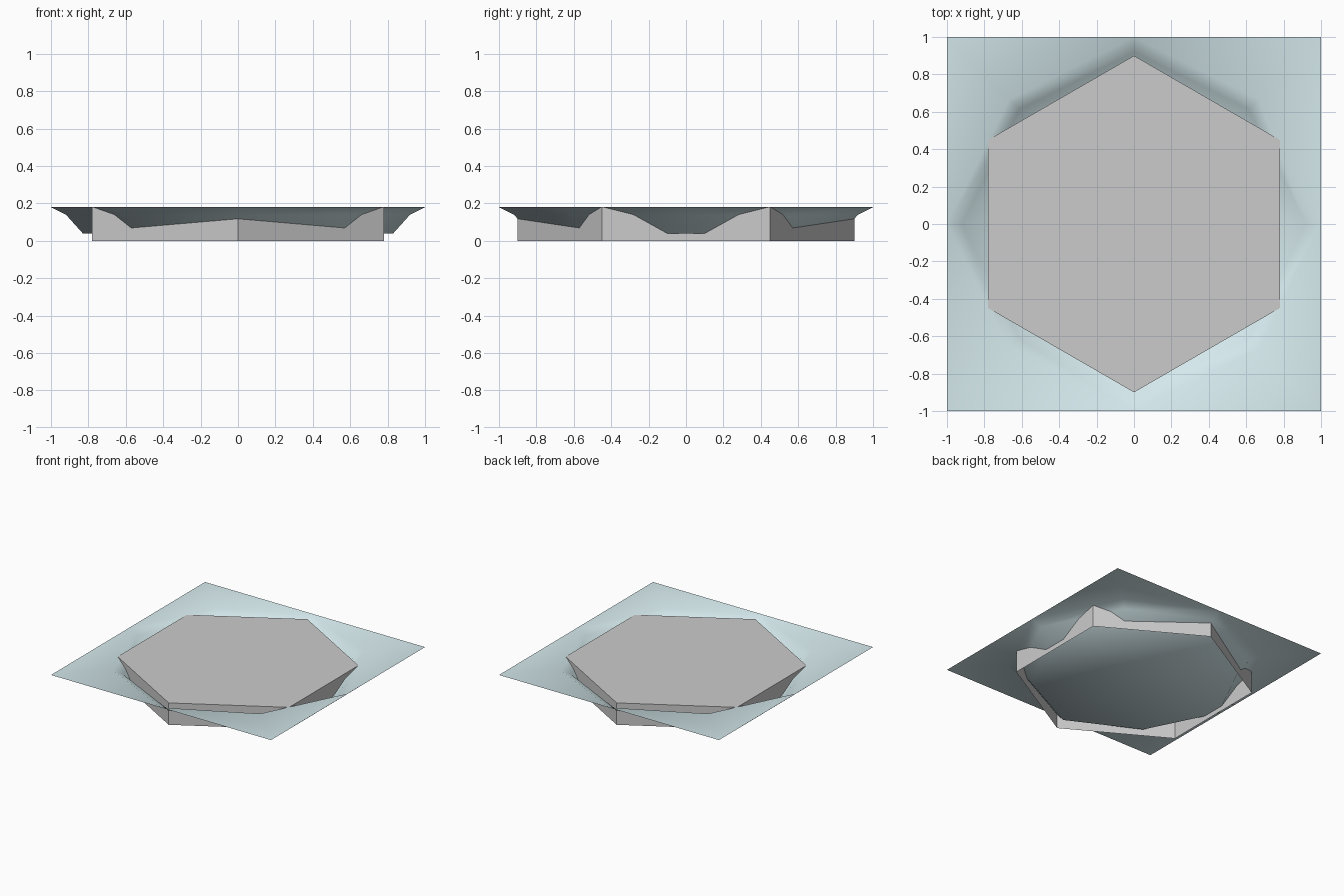
import bpy, bmesh
from math import sin, cos, pi

if "Cube" in bpy.data.objects:
    bpy.data.objects.remove(bpy.data.objects["Cube"])


def make_object(name, bm, smooth=False):
    bmesh.ops.recalc_face_normals(bm, faces=bm.faces)
    if max(bm.faces, key=lambda f: f.calc_center_median().z).normal.z < 0:
        bmesh.ops.reverse_faces(bm, faces=bm.faces)
    for f in bm.faces:
        f.smooth = smooth
    mesh = bpy.data.meshes.new(name)
    bm.to_mesh(mesh)
    bm.free()
    obj = bpy.data.objects.new(name, mesh)
    bpy.context.collection.objects.link(obj)
    return obj


TOP = 0.18

# Hexagonal slab: capped on top, open underneath
bm = bmesh.new()
angles = [pi / 2 + i * pi / 3 for i in range(6)]
low = [bm.verts.new((0.9 * cos(a), 0.9 * sin(a), 0)) for a in angles]
high = [bm.verts.new((0.9 * cos(a), 0.9 * sin(a), TOP)) for a in angles]
for i in range(6):
    j = (i + 1) % 6
    bm.faces.new((low[i], low[j], high[j], high[i]))
bm.faces.new(high)
make_object("hex_slab", bm)

# Surrounding sheet: square rim with an eight-sided basin sunk into it
bm = bmesh.new()
directions = [(1, 0), (1, 1), (0, 1), (-1, 1), (-1, 0), (-1, -1), (0, -1), (1, -1)]
rings = []
for size, z in ((0.83, 0.04), (0.92, 0.14), (1.0, TOP)):
    ring = []
    for x, y in directions:
        s = size * (2 / 3 if x and y else 1)   # diagonal points are pulled in
        ring.append(bm.verts.new((x * s, y * s, z)))
    rings.append(ring)

# Basin floor
centre = bm.verts.new((0, 0, 0.04))
for i in range(8):
    bm.faces.new((centre, rings[0][i], rings[0][(i + 1) % 8]))

# Basin slopes
for a, b in zip(rings, rings[1:]):
    for i in range(8):
        j = (i + 1) % 8
        bm.faces.new((a[i], b[i], b[j], a[j]))

# Flat square corners
for i in (1, 3, 5, 7):
    x, y = directions[i]
    corner = bm.verts.new((x, y, TOP))
    bm.faces.new((rings[2][i], rings[2][i - 1], corner, rings[2][(i + 1) % 8]))
sheet = make_object("basin_sheet", bm, smooth=True)

mat = bpy.data.materials.new("pale_teal")
mat.diffuse_color = (0.66, 0.81, 0.84, 1)
mat.use_nodes = True
mat.node_tree.nodes["Principled BSDF"].inputs["Base Color"].default_value = mat.diffuse_color
sheet.data.materials.append(mat)
